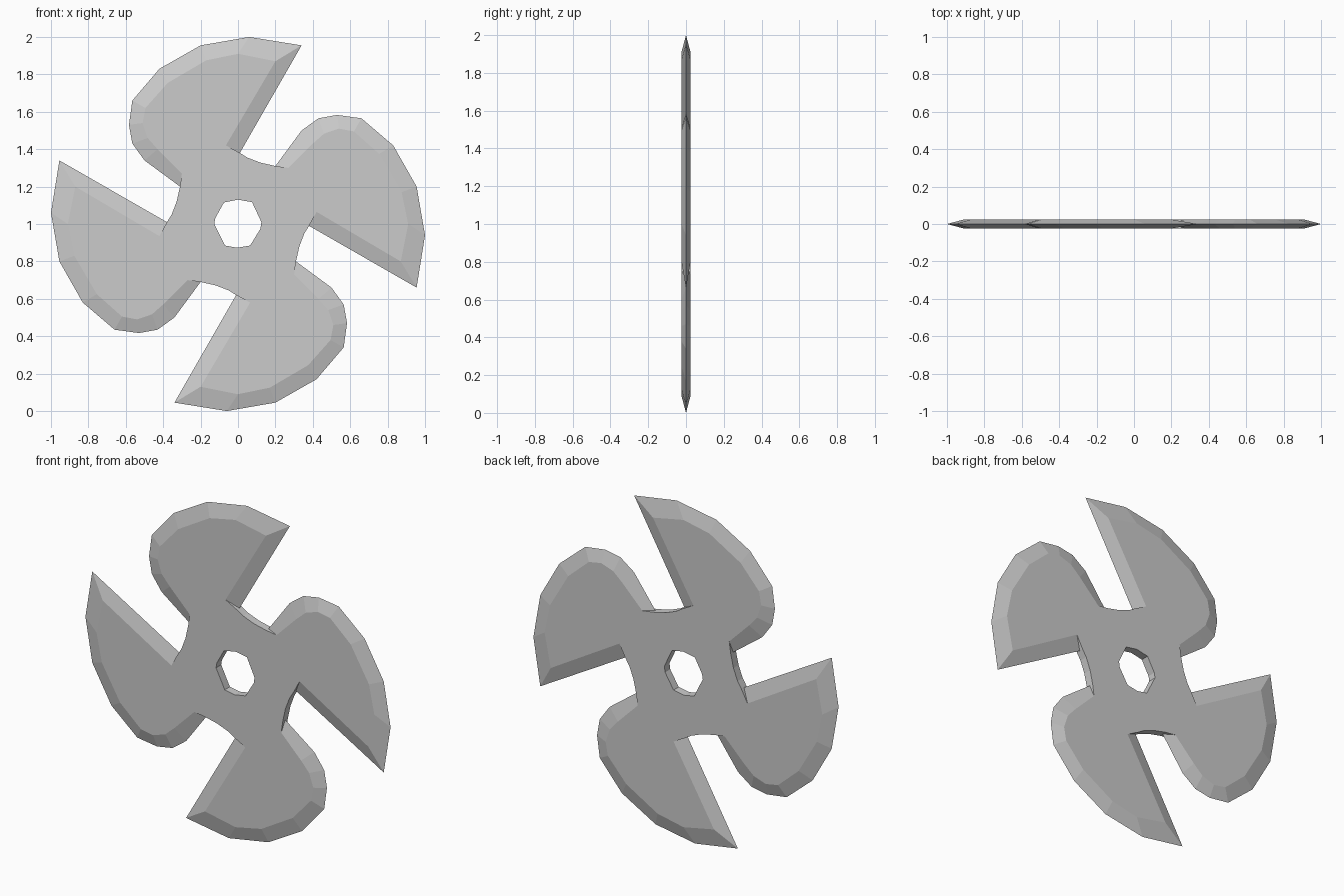
import bpy, bmesh
from mathutils import Vector

if "Cube" in bpy.data.objects:
    bpy.data.objects.remove(bpy.data.objects["Cube"])

T = 0.024   # half thickness

# One blade, relative to the hub centre (x, z): sharp rim and flat-face border
RIM = [(-.31, .20), (-.50, .34), (-.565, .43), (-.583, .53), (-.565, .66), (-.42, .83),
       (-.20, .955), (.06, 1.0), (.34, .955), (.01, .38)]
FLAT = [(-.30, .27), (-.43, .40), (-.483, .46), (-.51, .54), (-.495, .62), (-.375, .755),
        (-.17, .875), (0, .91), (.20, .87), (-.065, .42)]
# Hub edge running from this blade to the next
ARC = [(.01, .38), (.05, .355), (.12, .328), (.20, .31)]
HOLE = [(0, .13), (.075, .117), (.125, .01), (.12, -.025), (.065, -.115), (-.005, -.127),
        (-.07, -.115), (-.127, 0), (-.122, .03), (-.075, .115)]


def turn(p, k):
    for _ in range(k % 4):
        p = (p[1], -p[0])
    return p


bm = bmesh.new()


def vert(p, y):
    return bm.verts.new((p[0], y, p[1] + 1))


def face(*pts):
    bm.faces.new([vert(p, y) for p, y in pts])


# Bevelled blade edges and hub walls, four times round
outline = []
for k in range(4):
    rim, flat, arc = ([turn(p, k) for p in l] for l in (RIM, FLAT, ARC))
    nxt = turn(FLAT[0], k + 1)
    outline += flat + arc
    for s in (T, -T):
        for i in range(len(rim) - 1):
            face((rim[i], 0), (rim[i + 1], 0), (flat[i + 1], s), (flat[i], s))
        face((flat[-1], s), (arc[0], s), (arc[0], 0))
        face((arc[-1], s), (nxt, s), (arc[-1], 0))
        for a, b in zip(arc, arc[1:]):
            face((a, 0), (b, 0), (b, s), (a, s))

# Walls of the centre hole
for a, b in zip(HOLE, HOLE[1:] + HOLE[:1]):
    face((a, T), (b, T), (b, -T), (a, -T))

# Flat front and back faces with the hole left open
for s in (T, -T):
    edges = []
    for loop in (outline, HOLE):
        vs = [vert(p, s) for p in loop]
        edges += [bm.edges.new((vs[i - 1], vs[i])) for i in range(len(vs))]
    bmesh.ops.triangle_fill(bm, use_beauty=True, edges=edges, normal=Vector((0, s, 0)).normalized())

bmesh.ops.remove_doubles(bm, verts=bm.verts, dist=0.0005)
bmesh.ops.recalc_face_normals(bm, faces=bm.faces)
mesh = bpy.data.meshes.new("throwing_blade")
bm.to_mesh(mesh)
bm.free()
bpy.context.collection.objects.link(bpy.data.objects.new("throwing_blade", mesh))
